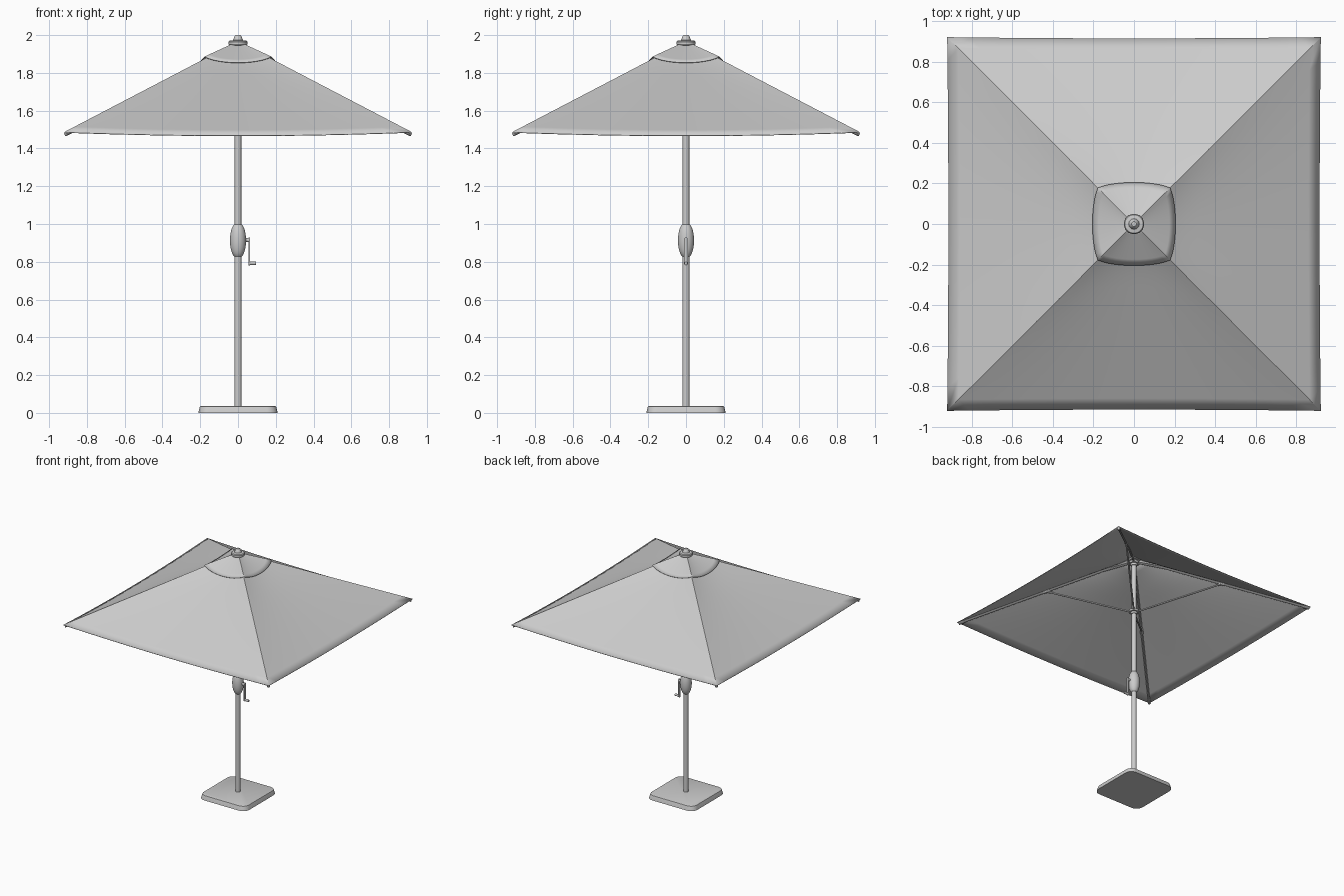
import bpy, bmesh, math
from mathutils import Vector, Matrix

if "Cube" in bpy.data.objects:
    bpy.data.objects.remove(bpy.data.objects["Cube"])


def add_object(name, bm, angle=30):
    me = bpy.data.meshes.new(name)
    bm.to_mesh(me)
    bm.free()
    ob = bpy.data.objects.new(name, me)
    bpy.context.collection.objects.link(ob)
    bpy.ops.object.select_all(action='DESELECT')
    ob.select_set(True)
    bpy.context.view_layer.objects.active = ob
    bpy.ops.object.shade_smooth_by_angle(angle=math.radians(angle))
    return ob


def lathe(name, profile, n=32):
    """Closed solid of revolution from (radius, z) points, bottom to top."""
    bm = bmesh.new()
    rings = [[bm.verts.new((r * math.cos(math.tau * i / n), r * math.sin(math.tau * i / n), z))
              for i in range(n)] for r, z in profile]
    for a, b in zip(rings, rings[1:]):
        for i in range(n):
            j = (i + 1) % n
            bm.faces.new((a[i], a[j], b[j], b[i]))
    bm.faces.new(rings[0][::-1])
    bm.faces.new(rings[-1])
    return add_object(name, bm)


def rod(name, a, b, radius, n=16):
    a, b = Vector(a), Vector(b)
    d = b - a
    rot = d.to_track_quat('Z', 'Y').to_matrix().to_4x4()
    bm = bmesh.new()
    bmesh.ops.create_cone(bm, cap_ends=True, segments=n, radius1=radius, radius2=radius,
                          depth=d.length, matrix=Matrix.Translation((a + b) / 2) @ rot)
    return add_object(name, bm)


def sheet(name, point, t0, rows, cols, thickness):
    """Four-sided fabric: point(t, s) gives one side panel, repeated by quarter turns."""
    bm = bmesh.new()
    for k in range(4):
        turn = Matrix.Rotation(k * math.pi / 2, 3, 'Z')
        g = [[bm.verts.new(turn @ Vector(point(t0 + (1 - t0) * r / rows, 2 * c / cols - 1)))
              for c in range(cols + 1)] for r in range(rows + 1)]
        for r in range(rows):
            for c in range(cols):
                bm.faces.new((g[r][c], g[r + 1][c], g[r + 1][c + 1], g[r][c + 1]))
    bmesh.ops.remove_doubles(bm, verts=bm.verts, dist=1e-5)
    ob = add_object(name, bm)
    mod = ob.modifiers.new("thickness", 'SOLIDIFY')
    mod.thickness = thickness
    mod.offset = -1
    return ob


APEX, SLOPE, HALF = 1.967, 0.522, 0.92


def canopy_point(t, s):
    sag = 0.018 * (1 - s * s) * min(1, t * 4)
    return HALF * t * s, -t * (HALF - 0.006 * (1 - s * s)), APEX - SLOPE * HALF * t - sag


def vent_point(t, s):
    reach = 0.205 - 0.027 * s * s
    drop = 0.082 + 0.031 * (1 - s * s)
    return reach * t * s, -reach * t, 1.968 - drop * t


# Fabric canopy and the overlapping vent cap
sheet("canopy", canopy_point, 0.04, 16, 16, 0.004)
sheet("vent_cap", vent_point, 0.1, 6, 12, 0.003)

# Weighted base plate with rounded corners and tapered sides
bm = bmesh.new()
bmesh.ops.create_cube(bm, size=1, matrix=Matrix.Translation((0, 0, 0.018)) @ Matrix.Diagonal((0.42, 0.42, 0.036, 1)))
upright = [e for e in bm.edges if abs(e.verts[0].co.z - e.verts[1].co.z) > 0.01]
bmesh.ops.bevel(bm, geom=upright, offset=0.055, segments=6, profile=0.5, affect='EDGES')
for v in bm.verts:
    if v.co.z > 0.02:
        v.co.x *= 0.965
        v.co.y *= 0.965
rim = [e for e in bm.edges if all(v.co.z > 0.03 for v in e.verts)]
bmesh.ops.bevel(bm, geom=rim, offset=0.005, segments=2, profile=0.5, affect='EDGES')
add_object("base_plate", bm)

# Pole, crank housing, hubs and finial
lathe("pole", [(0.019, 0.03), (0.019, 0.9), (0.0175, 0.901), (0.0175, 1.96)])
housing = [(0.0425 * math.cos(a) ** 0.8, 0.913 + 0.092 * math.sin(a))
           for a in [math.radians(-66 + 132 * i / 16) for i in range(17)]]
lathe("crank_housing", housing)
hub = [(0.024, -0.022), (0.026, -0.008), (0.037, -0.006), (0.037, 0.01), (0.026, 0.012), (0.024, 0.022)]
lathe("top_hub", [(r, z + 1.92) for r, z in hub])
lathe("runner_hub", [(r, z + 1.51) for r, z in hub])
lathe("finial", [(0.03, 1.942), (0.047, 1.947), (0.05, 1.952), (0.05, 1.964), (0.045, 1.970),
                 (0.026, 1.973), (0.024, 1.979), (0.017, 1.996), (0.012, 2.0)])

# Diagonal ribs, struts and corner pockets
for i in range(4):
    sx, sy = (1, 1, -1, -1)[i], (1, -1, -1, 1)[i]

    def on_rib(d):
        return Vector((sx * d, sy * d, APEX - SLOPE * d - 0.016))
    rod(f"rib_{i + 1}", (sx * 0.022, sy * 0.022, 1.922), on_rib(0.16), 0.008, 8)
    rod(f"rib_outer_{i + 1}", on_rib(0.16), on_rib(0.908), 0.008, 8)
    rod(f"strut_{i + 1}", (sx * 0.02, sy * 0.02, 1.512), on_rib(0.455), 0.007, 8)
    rod(f"rib_joint_{i + 1}", on_rib(0.44), on_rib(0.47), 0.012, 8)
    rod(f"corner_pocket_{i + 1}", on_rib(0.885), on_rib(0.912), 0.011, 10)

# Crank: axle, rounded flat arm, handle
rod("crank_axle", (0.03, 0, 0.915), (0.064, 0, 0.915), 0.010)
bm = bmesh.new()
bmesh.ops.create_cube(bm, size=1, matrix=Matrix.Translation((0.06, 0, 0.855)) @ Matrix.Diagonal((0.009, 0.02, 0.148, 1)))
ends = [e for e in bm.edges if abs(e.verts[0].co.x - e.verts[1].co.x) > 0.005]
bmesh.ops.bevel(bm, geom=ends, offset=0.0095, segments=5, profile=0.5, affect='EDGES')
add_object("crank_arm", bm)
rod("crank_handle", (0.06, 0, 0.792), (0.096, 0, 0.792), 0.009)
